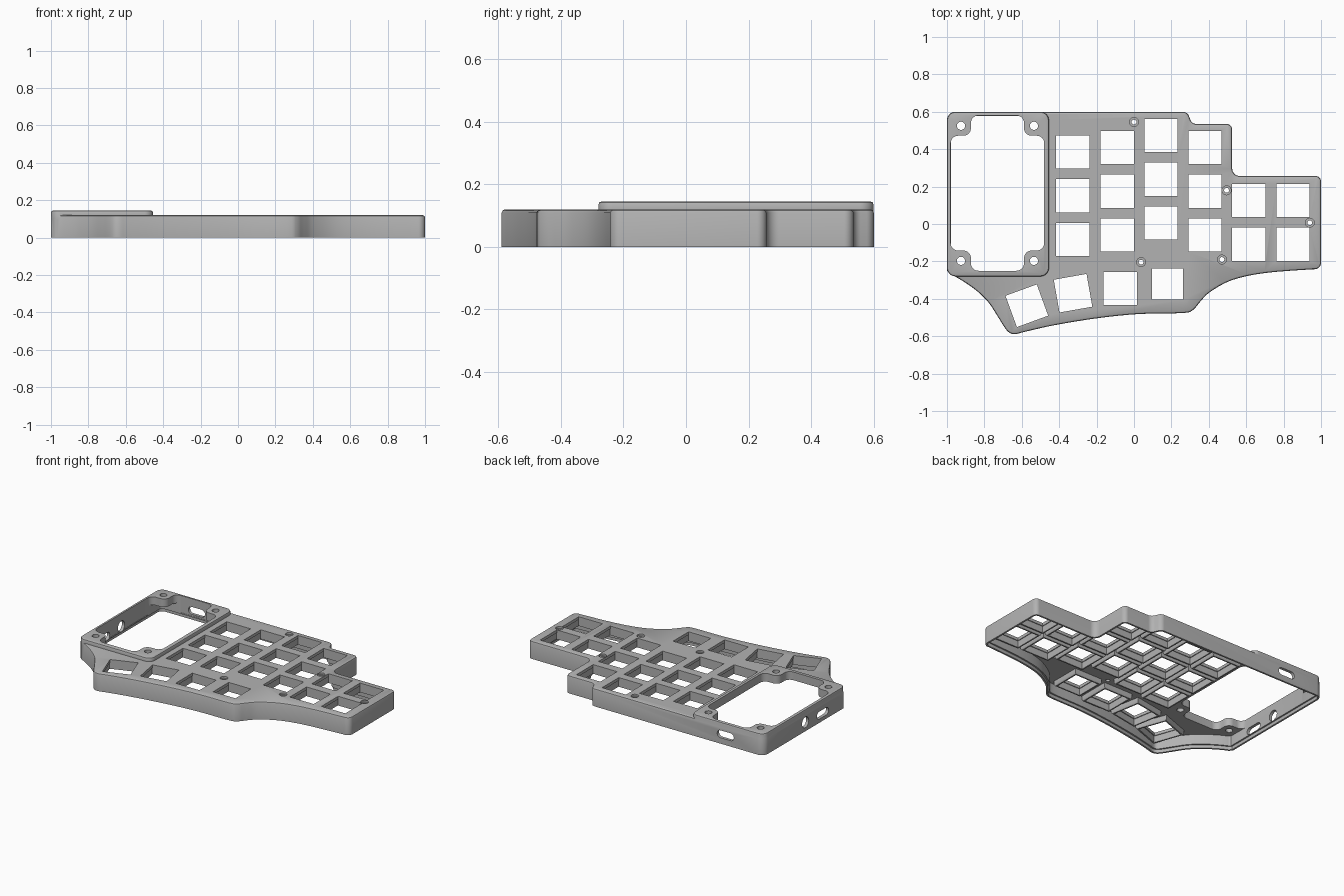
import bpy, bmesh, math
from mathutils import Vector

if "Cube" in bpy.data.objects:
    bpy.data.objects.remove(bpy.data.objects["Cube"])

grey = bpy.data.materials.new("mid_grey")
grey.diffuse_color = (0.45, 0.45, 0.45, 1)
grey.use_nodes = True
grey.node_tree.nodes["Principled BSDF"].inputs["Base Color"].default_value = grey.diffuse_color


def fillet(corners, n=8):
    """Polygon of (x, y, r) corners, each rounded with radius r."""
    out = []
    for i, (x, y, r) in enumerate(corners):
        p = Vector((x, y))
        if r == 0:
            out.append(p)
            continue
        a = (Vector(corners[i - 1][:2]) - p).normalized()
        b = (Vector(corners[(i + 1) % len(corners)][:2]) - p).normalized()
        half = a.angle(b) / 2
        c = p + (a + b).normalized() * (r / math.sin(half))
        s = p + a * (r / math.tan(half)) - c
        e = p + b * (r / math.tan(half)) - c
        sweep = s.angle_signed(e)
        for k in range(n + 1):
            t = -sweep * k / n
            out.append(c + Vector((s.x * math.cos(t) - s.y * math.sin(t),
                                   s.x * math.sin(t) + s.y * math.cos(t))))
    return out


def spline(pts, n=4):
    """Catmull-Rom curve through points."""
    p = [Vector(q) for q in [pts[0]] + pts + [pts[-1]]]
    out = []
    for i in range(1, len(p) - 2):
        for k in range(n):
            t = k / n
            out.append(0.5 * (2 * p[i] + (p[i + 1] - p[i - 1]) * t
                       + (2 * p[i - 1] - 5 * p[i] + 4 * p[i + 1] - p[i + 2]) * t * t
                       + (3 * p[i] - p[i - 1] - 3 * p[i + 1] + p[i + 2]) * t ** 3))
    return out + [p[-1]]


def inset(poly, d):
    """Move a clockwise polygon inwards by d."""
    out = []
    for i, p in enumerate(poly):
        e1 = (p - poly[i - 1]).normalized()
        e2 = (poly[(i + 1) % len(poly)] - p).normalized()
        n = Vector((e1.y + e2.y, -e1.x - e2.x)).normalized()
        out.append(p + n * d / max(0.5, n.dot(Vector((e1.y, -e1.x)))))
    return out


def loft(bm, rings):
    """Closed solid from a list of equal-length rings of 3D points."""
    loops = [[bm.verts.new(v) for v in r] for r in rings]
    for a, b in zip(loops, loops[1:]):
        for i in range(len(a)):
            j = (i + 1) % len(a)
            bm.faces.new((a[i], a[j], b[j], b[i]))
    bm.faces.new(loops[0][::-1])
    bm.faces.new(loops[-1])


def prism(bm, poly, profile):
    """Loft an outline through (inset, z) steps."""
    loft(bm, [[(p.x, p.y, z) for p in (inset(poly, d) if d else poly)] for d, z in profile])


def circle(x, y, r, n=24):
    return [Vector((x + r * math.cos(-2 * math.pi * k / n),
                    y + r * math.sin(-2 * math.pi * k / n))) for k in range(n)]


def rect(x0, y0, x1, y1, r):
    return fillet([(x0, y1, r), (x1, y1, r), (x1, y0, r), (x0, y0, r)])


def square(x, y, h, deg):
    c, s = math.cos(math.radians(deg)), math.sin(math.radians(deg))
    return [Vector((x + h * (u * c - v * s), y + h * (u * s + v * c)))
            for u, v in ((-1, 1), (1, 1), (1, -1), (-1, -1))]


def make(name, bm):
    bmesh.ops.recalc_face_normals(bm, faces=bm.faces)
    me = bpy.data.meshes.new(name)
    bm.to_mesh(me)
    bm.free()
    ob = bpy.data.objects.new(name, me)
    bpy.context.collection.objects.link(ob)
    me.materials.append(grey)
    return ob


def combine(target, tool, op):
    m = target.modifiers.new(op, 'BOOLEAN')
    m.operation, m.solver, m.object = op, 'EXACT', tool
    bpy.context.view_layer.objects.active = target
    bpy.ops.object.modifier_apply(modifier=m.name)
    bpy.data.objects.remove(tool)


# Case outline, clockwise: stepped back edge, then sweeping front edge
front = spline([(0.955, -0.242), (0.7, -0.262), (0.524, -0.3), (0.406, -0.364), (0.353, -0.417),
                (0.315, -0.46), (0.26, -0.476), (0.03, -0.481), (-0.19, -0.503), (-0.42, -0.54),
                (-0.578, -0.575), (-0.635, -0.589), (-0.668, -0.58), (-0.694, -0.55),
                (-0.727, -0.497), (-0.78, -0.417), (-0.85, -0.35), (-0.935, -0.293), (-0.982, -0.27)])
outline = fillet([(-1, 0.6, 0.045), (0.285, 0.6, 0.035), (0.31, 0.535, 0.035), (0.525, 0.535, 0.03),
                  (0.525, 0.257, 0.04), (1, 0.257, 0.03), (1, -0.242, 0.035)]
                 + [(p.x, p.y, 0) for p in front] + [(-1, -0.25, 0)])

bm = bmesh.new()
prism(bm, outline, [(0, 0), (0, 0.109), (0.003, 0.116), (0.01, 0.12)])
case = make("keyboard_case", bm)

# Raised frame for the display
bm = bmesh.new()
prism(bm, rect(-0.9995, -0.28, -0.455, 0.5995, 0.045),
      [(0, 0.1), (0, 0.134), (0.003, 0.142), (0.01, 0.145)])
combine(case, make("display_frame", bm), 'UNION')

# Hollow underside with a stepped lip
bm = bmesh.new()
prism(bm, outline, [(0.012, -0.05), (0.012, 0.022), (0.022, 0.022), (0.022, 0.09)])
combine(case, make("cavity", bm), 'DIFFERENCE')

# Switch positions: x, y, half size, rotation
keys = []
for x, top, rows in ((-0.327, 0.385, 3), (-0.09, 0.409, 3), (0.144, 0.473, 3),
                     (0.38, 0.409, 3), (0.614, 0.126, 2), (0.85, 0.126, 2)):
    keys += [(x, top - 0.234 * k, 0.089, 0) for k in range(rows)]
keys += [(0.18, -0.321, 0.083, 0), (-0.073, -0.345, 0.089, 0),
         (-0.326, -0.37, 0.089, 10), (-0.573, -0.437, 0.089, 20)]

# Collars under the plate around each switch
bm = bmesh.new()
for x, y, h, a in keys:
    prism(bm, square(x, y, h + 0.02, a), [(0.006, 0.055), (0, 0.065), (0, 0.1)])
combine(case, make("switch_collars", bm), 'UNION')

# Switch openings, display window and screw holes
bm = bmesh.new()
for x, y, h, a in keys:
    prism(bm, square(x, y, h, a), [(-0.005, 0.03), (-0.005, 0.1), (0, 0.1), (0, 0.2)])
L, R, B, T, t, r = -0.98, -0.48, -0.25, 0.58, 0.108, 0.04
window = fillet([(L, T - t, r), (L + t, T - t, r), (L + t, T, r), (R - t, T, r),
                 (R - t, T - t, r), (R, T - t, r), (R, B + t, r), (R - t, B + t, r),
                 (R - t, B, r), (L + t, B, r), (L + t, B + t, r), (L, B + t, r)])
prism(bm, window, [(0, 0.03), (0, 0.2)])
for x in (-0.925, -0.535):
    for y in (0.525, -0.197):
        prism(bm, circle(x, y, 0.022), [(0, 0.03), (0, 0.2)])
for x, y in ((0, 0.545), (0.495, 0.18), (0.94, 0.007), (0.47, -0.19), (0.038, -0.204)):
    prism(bm, circle(x, y, 0.024), [(0.011, 0.03), (0.011, 0.108), (0, 0.108), (0, 0.2)])
combine(case, make("openings", bm), 'DIFFERENCE')

# Side ports: two slots and a round hole
bm = bmesh.new()
slot = rect(-0.062, -0.025, 0.062, 0.025, 0.0245)
loft(bm, [[(-0.715 + p.x, y, 0.065 + p.y) for p in slot] for y in (0.56, 0.65)])
loft(bm, [[(x, -0.03 + p.x, 0.05 + p.y) for p in slot] for x in (-1.05, -0.96)])
loft(bm, [[(x, p.x, p.y) for p in circle(0.155, 0.06, 0.036)] for x in (-1.05, -0.96)])
combine(case, make("ports", bm), 'DIFFERENCE')

bpy.ops.object.select_all(action='DESELECT')
case.select_set(True)
bpy.context.view_layer.objects.active = case
bpy.ops.object.shade_smooth_by_angle(angle=math.radians(32))
